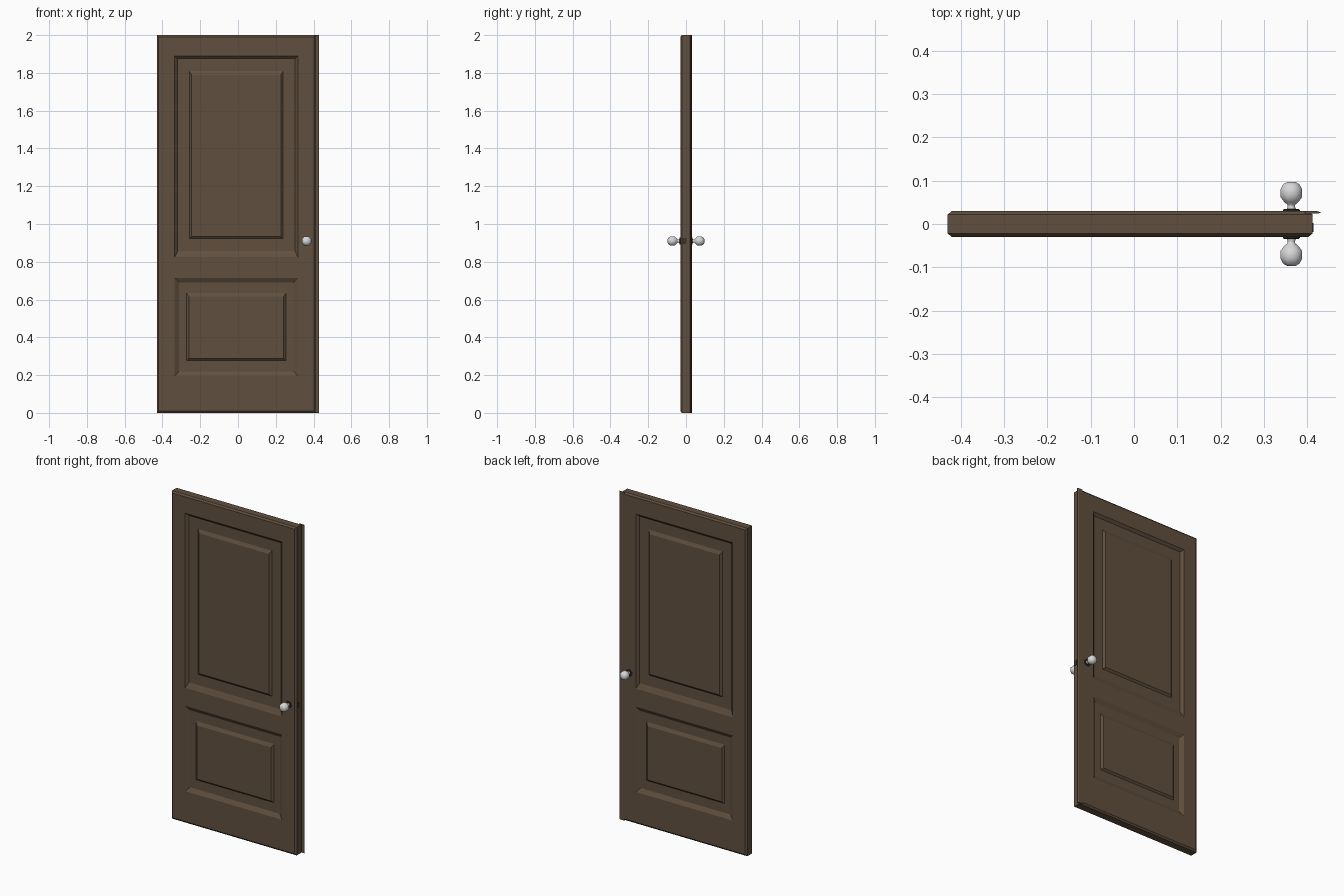
import bpy, bmesh, math
from mathutils import Matrix

if "Cube" in bpy.data.objects:
    bpy.data.objects.remove(bpy.data.objects["Cube"])


def material(name, rgb):
    m = bpy.data.materials.new(name)
    m.diffuse_color = (*rgb, 1)
    m.use_nodes = True
    m.node_tree.nodes["Principled BSDF"].inputs["Base Color"].default_value = m.diffuse_color
    return m


BROWN = material("dark_brown_wood", (0.118, 0.079, 0.049))
SILVER = material("pale_metal", (0.68, 0.68, 0.68))
DARK = material("dark_bronze", (0.045, 0.032, 0.022))
CX = -0.009          # centre of the door leaf (the lip makes it off-centre)
HALF = 0.421         # half width of the leaf


def finish(bm, name, mat):
    bmesh.ops.remove_doubles(bm, verts=bm.verts, dist=1e-5)
    bmesh.ops.recalc_face_normals(bm, faces=bm.faces)
    me = bpy.data.meshes.new(name)
    bm.to_mesh(me)
    bm.free()
    me.materials.append(mat)
    ob = bpy.data.objects.new(name, me)
    bpy.context.collection.objects.link(ob)
    return ob


def ring(bm, half, z0, z1, y):
    return [bm.verts.new((CX + sx * half, y, z))
            for sx, z in ((-1, z0), (1, z0), (1, z1), (-1, z1))]


def loft(bm, rects, cap):
    """Join nested rectangles (half width, bottom, top, y) with quads."""
    rings = [ring(bm, *r) for r in rects]
    for a, b in zip(rings, rings[1:]):
        for i in range(4):
            j = (i + 1) % 4
            bm.faces.new((a[i], a[j], b[j], b[i]))
    if cap:
        bm.faces.new(rings[-1])


# Door leaf: front half, mirrored to the back
FACE, DEEP, RAISED = -0.03, -0.016, -0.026
bm = bmesh.new()
xs = [-0.411, -0.326, 0.326, 0.411]
zs = [0.010, 0.195, 0.715, 0.825, 1.89, 1.990]
for i in range(3):
    for k in range(5):
        if i == 1 and k in (1, 3):
            continue             # openings for the two panels
        bm.faces.new([bm.verts.new((CX + x, FACE, z)) for x, z in (
            (xs[i], zs[k]), (xs[i + 1], zs[k]),
            (xs[i + 1], zs[k + 1]), (xs[i], zs[k + 1]))])
# chamfer and edge of the leaf
loft(bm, [(0.411, 0.010, 1.990, FACE), (HALF, 0, 2, -0.022), (HALF, 0, 2, 0)], False)
# upper panel, then lower panel
loft(bm, [(0.326, 0.825, 1.89, FACE), (0.310, 0.858, 1.875, DEEP),
          (0.248, 0.923, 1.81, DEEP), (0.236, 0.935, 1.79, RAISED)], True)
loft(bm, [(0.326, 0.195, 0.715, FACE), (0.303, 0.220, 0.690, DEEP),
          (0.263, 0.277, 0.635, DEEP), (0.251, 0.288, 0.615, RAISED)], True)
door = finish(bm, "door_leaf", BROWN)
mirror = door.modifiers.new("mirror", 'MIRROR')
mirror.use_axis = (False, True, False)
mirror.use_clip = True

# Closing lip along the back of the latch side
bm = bmesh.new()
f = bm.faces.new([bm.verts.new((x, y, 0)) for x, y in (
    (0.395, 0.0305), (0.421, 0.0305), (0.43, 0.027), (0.43, 0.025), (0.395, 0.023))])
ext = bmesh.ops.extrude_face_region(bm, geom=[f])
bmesh.ops.translate(bm, vec=(0, 0, 2),
                    verts=[v for v in ext["geom"] if isinstance(v, bmesh.types.BMVert)])
finish(bm, "closing_lip", BROWN)


def lathe(name, profile, mat, side, smooth):
    """Eight-sided turned part along y; profile is (radius, distance from centre)."""
    bm = bmesh.new()
    rings = []
    for r, d in profile:
        rings.append([bm.verts.new((0.363 + r * math.cos(a), side * d, 0.91 + r * math.sin(a)))
                      for a in (math.pi / 8 + math.tau * i / 8 for i in range(8))])
    for a, b in zip(rings, rings[1:]):
        for i in range(8):
            j = (i + 1) % 8
            bm.faces.new((a[i], a[j], b[j], b[i]))
    bm.faces.new(rings[0])
    bm.faces.new(rings[-1])
    ob = finish(bm, name, mat)
    for p in ob.data.polygons:
        p.use_smooth = smooth


# Knobs and rosettes on both faces
for label, side in (("front", -1), ("back", 1)):
    lathe(label + "_rosette", [(0.021, 0.028), (0.021, 0.032), (0.018, 0.035)], DARK, side, False)
    lathe(label + "_knob", [(0.012, 0.034), (0.009, 0.039), (0.010, 0.045), (0.017, 0.050),
                            (0.027, 0.062), (0.027, 0.080), (0.020, 0.092), (0.010, 0.097)],
          SILVER, side, True)

# Latch plate on the door edge
bm = bmesh.new()
bmesh.ops.create_cube(bm, size=1, matrix=Matrix.Translation((0.412, -0.008, 0.91))
                      @ Matrix.Diagonal((0.004, 0.02, 0.03, 1)))
finish(bm, "latch_plate", DARK)
